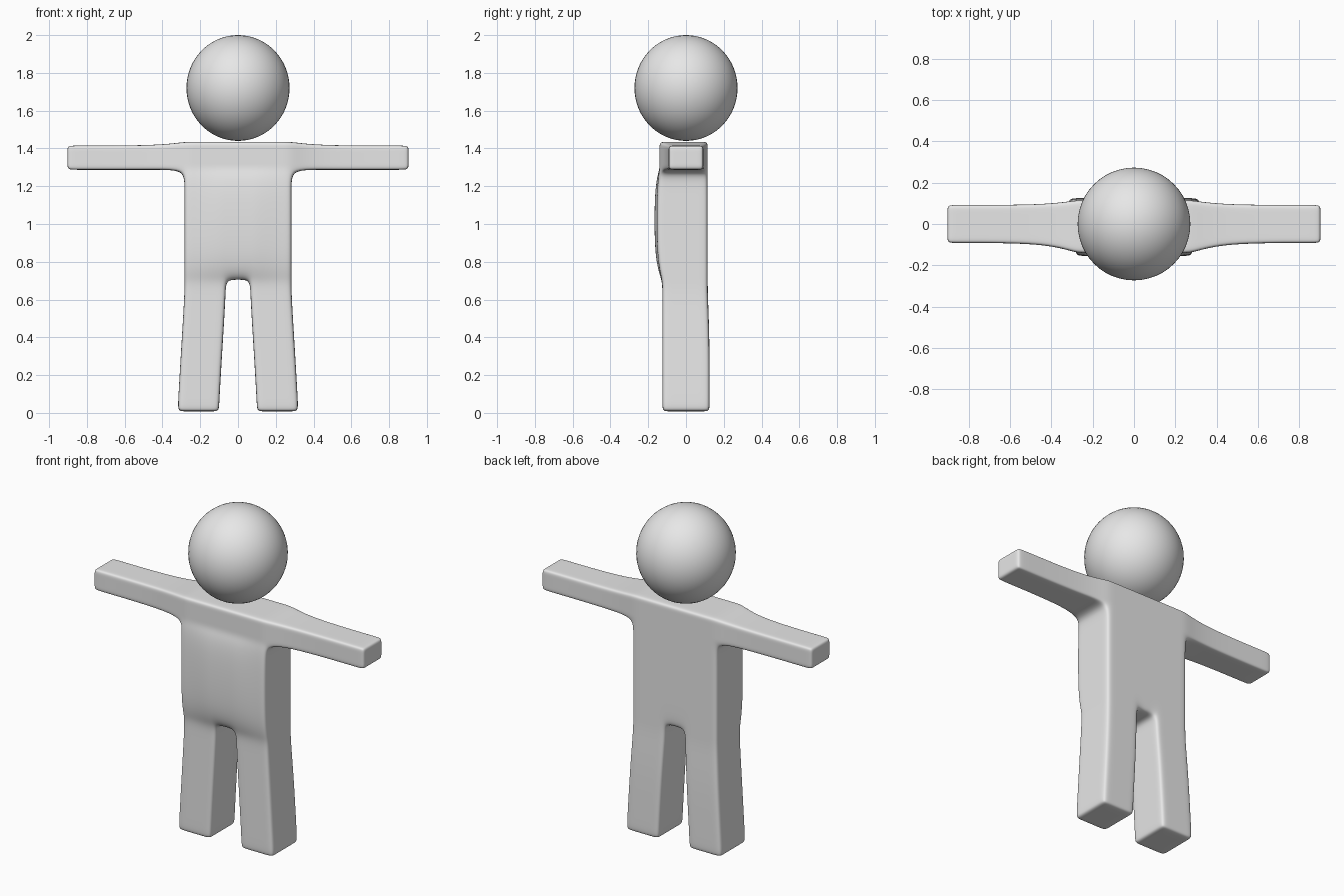
import bpy, bmesh

if "Cube" in bpy.data.objects:
    bpy.data.objects.remove(bpy.data.objects["Cube"])

grey = bpy.data.materials.new("plain_grey")
grey.diffuse_color = (0.8, 0.8, 0.8, 1)
grey.use_nodes = True
grey.node_tree.nodes["Principled BSDF"].inputs["Base Color"].default_value = grey.diffuse_color

# Body cage: half of the figure on a grid of columns (x) and rows (z)
XS = [0, 0.065, 0.11, 0.235, 0.283, 0.43, 0.86, 0.903]
ZS = [0.008, 0.05, 0.4, 0.63, 0.705, 0.8, 1.2, 1.287, 1.32, 1.385, 1.415]


def solid(i, j, k):
    if not (0 <= i < len(XS) - 1 and 0 <= j < len(ZS) - 1 and 0 <= k < 3):
        return False
    leg = 1 <= i <= 3 and j < 4
    torso = i <= 3 and j >= 4
    arm = i >= 4 and j >= 7
    return leg or torso or arm


def place(i, j, k):
    x, z = XS[i], ZS[j]
    # Legs spread towards the feet
    if j <= 2:
        x += 0.014 if j == 2 else 0.035
    # Shoulders rise slightly above the arms
    if j >= 9 and i <= 4:
        z += 0.02
    # Depth: thin arms, fuller torso with a rounded front, straight legs
    front, back, edge = -0.125, 0.115, 0.04
    if i >= 5:
        front, back, edge = -0.092, 0.092, 0.03
    elif j >= 7:
        front = -0.14
    elif j >= 5:
        front = -0.168 if i <= 2 else -0.155
    elif j <= 2:
        back = 0.125
    return x, (front, front + edge, back - edge, back)[k], z


bm = bmesh.new()
verts = {}


def vert(p):
    if p not in verts:
        verts[p] = bm.verts.new(place(*p))
    return verts[p]


# Skin the outside of the filled grid cells, leaving the mirror plane open
for i in range(len(XS) - 1):
    for j in range(len(ZS) - 1):
        for k in range(3):
            if not solid(i, j, k):
                continue
            for axis in range(3):
                for side in (0, 1):
                    n = [i, j, k]
                    n[axis] += 2 * side - 1
                    if solid(*n) or n[0] < 0:
                        continue
                    quad = []
                    for a, b in ((0, 0), (1, 0), (1, 1), (0, 1)):
                        p = [i, j, k]
                        p[axis] += side
                        p[(axis + 1) % 3] += a
                        p[(axis + 2) % 3] += b
                        quad.append(vert(tuple(p)))
                    bm.faces.new(quad)
bmesh.ops.recalc_face_normals(bm, faces=bm.faces)
# The open half must face outwards: check the sole of the foot
sole = min(bm.faces, key=lambda f: f.calc_center_median().z)
if sole.normal.z > 0:
    bmesh.ops.reverse_faces(bm, faces=bm.faces)

mesh = bpy.data.meshes.new("body")
bm.to_mesh(mesh)
bm.free()
mesh.materials.append(grey)
mesh.shade_smooth()
body = bpy.data.objects.new("body", mesh)
bpy.context.collection.objects.link(body)
mirror = body.modifiers.new("mirror", 'MIRROR')
mirror.use_clip = True
smooth = body.modifiers.new("smooth", 'SUBSURF')
smooth.levels = smooth.render_levels = 3

# Head: ball resting on the shoulders
bpy.ops.mesh.primitive_uv_sphere_add(segments=48, ring_count=32, radius=1, location=(0, 0, 1.72))
head = bpy.context.object
head.name = "head"
head.scale = (0.273, 0.273, 0.28)
head.data.materials.append(grey)
head.data.shade_smooth()
